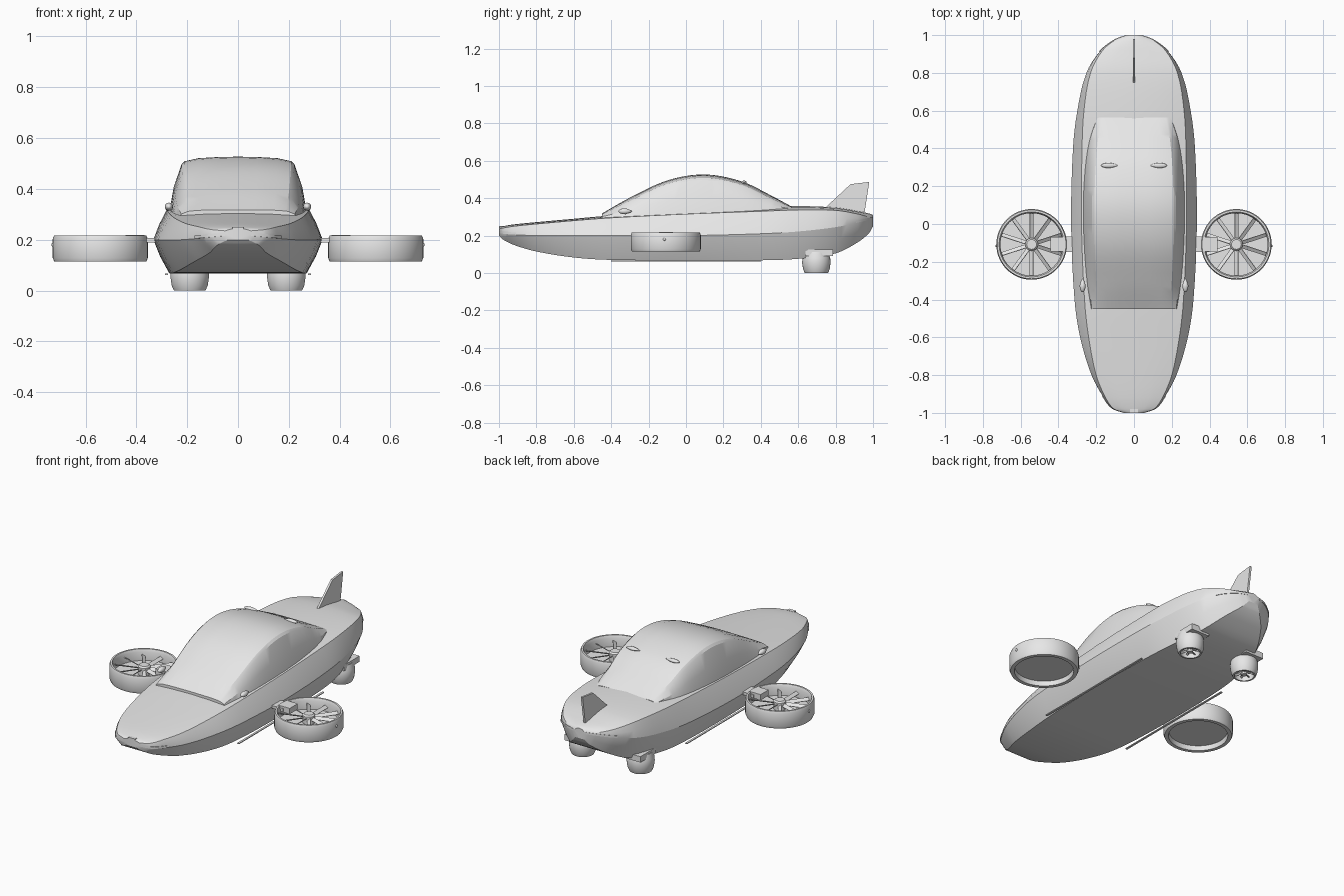
import bpy, bmesh, math
from mathutils import Matrix, Vector

cube = bpy.data.objects.get("Cube")
if cube:
    bpy.data.objects.remove(cube, do_unlink=True)

GREY = (0.8, 0.8, 0.8, 1)
grey = bpy.data.materials.new("light_grey")
grey.use_nodes = True
grey.diffuse_color = GREY
grey.node_tree.nodes["Principled BSDF"].inputs["Base Color"].default_value = GREY


def finish(name, bm, angle=30):
    bmesh.ops.recalc_face_normals(bm, faces=bm.faces)
    mesh = bpy.data.meshes.new(name)
    bm.to_mesh(mesh)
    bm.free()
    mesh.materials.append(grey)
    obj = bpy.data.objects.new(name, mesh)
    bpy.context.collection.objects.link(obj)
    bpy.ops.object.select_all(action='DESELECT')
    obj.select_set(True)
    bpy.context.view_layer.objects.active = obj
    bpy.ops.object.shade_smooth_by_angle(angle=math.radians(angle))
    return obj


def loft(name, rings, angle=30):
    """Skin a list of closed cross-sections and cap both ends."""
    bm = bmesh.new()
    rows = [[bm.verts.new(p) for p in ring] for ring in rings]
    n = len(rows[0])
    for a, b in zip(rows, rows[1:]):
        for i in range(n):
            j = (i + 1) % n
            bm.faces.new((a[i], a[j], b[j], b[i]))
    bm.faces.new(rows[0])
    bm.faces.new(rows[-1])
    return finish(name, bm, angle)


def lathe(name, profile, centre, sides=48):
    turns = [math.tau * i / sides for i in range(sides)]
    c = Vector(centre)
    return loft(name, [[c + Vector((r * math.cos(t), r * math.sin(t), z)) for t in turns]
                       for r, z in profile])


def box(name, low, high):
    bm = bmesh.new()
    low, high = Vector(low), Vector(high)
    bmesh.ops.create_cube(bm, size=1, matrix=Matrix.Translation((low + high) / 2)
                          @ Matrix.Diagonal((high - low).to_4d()))
    return finish(name, bm)


def fan(name, centre, radius, count, chord, tilt):
    """Radial tilted blades in one mesh."""
    bm = bmesh.new()
    for i in range(count):
        m = (Matrix.Translation(centre) @ Matrix.Rotation(math.tau * (i + 0.5) / count, 4, 'Z')
             @ Matrix.Translation((radius / 2, 0, 0)) @ Matrix.Rotation(tilt, 4, 'X')
             @ Matrix.Diagonal((radius, chord, 0.004, 1)))
        bmesh.ops.create_cube(bm, size=1, matrix=m)
    return finish(name, bm)


def pod(name, centre, size, turn=0):
    """Streamlined teardrop, pointed along its own +y."""
    bm = bmesh.new()
    bmesh.ops.create_uvsphere(bm, u_segments=16, v_segments=10, radius=1)
    for v in bm.verts:
        taper = 1 - 0.45 * max(v.co.y, 0)
        v.co.x *= taper
        v.co.z *= taper
    bm.transform(Matrix.Translation(centre) @ Matrix.Rotation(turn, 4, 'Z')
                 @ Matrix.Diagonal((*size, 1)))
    return finish(name, bm, 60)


def sample(table, y):
    """Smooth interpolation of the table rows along y."""
    k = 0
    while k < len(table) - 2 and y > table[k + 1][0]:
        k += 1

    def slope(i, c):
        a, b = table[max(i - 1, 0)], table[min(i + 1, len(table) - 1)]
        return (b[c] - a[c]) / (b[0] - a[0])
    p, q = table[k], table[k + 1]
    h = q[0] - p[0]
    t = (y - p[0]) / h
    return [p[c] * (1 + 2 * t) * (1 - t) ** 2 + q[c] * t * t * (3 - 2 * t)
            + h * slope(k, c) * t * (1 - t) ** 2 + h * slope(k + 1, c) * t * t * (t - 1)
            for c in range(1, len(p))]


def stations(table, steps):
    ys = [a[0] + (b[0] - a[0]) * i / steps for a, b in zip(table, table[1:]) for i in range(steps)]
    return ys + [table[-1][0]]


def mirrored(y, half):
    """Full section from a half outline that runs from bottom centre to top centre."""
    return [(x, y, z) for x, z in half] + [(-x, y, z) for x, z in half[-2:0:-1]]


# Hull: y, waist half width and height, deck edge half width and height,
# deck crown, belly height, belly half width
HULL = [
    (-1, .05, .215, .05, .235, .245, .2, .04),
    (-.98, .11, .21, .105, .24, .25, .18, .08),
    (-.92, .16, .205, .15, .25, .26, .15, .11),
    (-.8, .225, .2, .2, .262, .272, .115, .17),
    (-.6, .285, .2, .24, .28, .29, .083, .225),
    (-.4, .315, .2, .262, .295, .308, .07, .255),
    (0, .333, .2, .278, .315, .335, .068, .27),
    (.4, .323, .21, .275, .33, .355, .068, .262),
    (.6, .3, .222, .265, .337, .358, .076, .24),
    (.8, .252, .245, .23, .335, .35, .105, .185),
    (.92, .175, .27, .165, .315, .33, .165, .12),
    (.98, .095, .283, .09, .298, .318, .215, .06),
    (1, .04, .285, .035, .292, .31, .25, .03)]


def hull_section(y):
    w, wz, d, dz, top, low, b = sample(HULL, y)
    crown = [(d * f, dz + (top - dz) * (1 - f * f)) for f in (1, .8, .5, 0)]
    return mirrored(y, [(0, low), (b, low), (b + (w - b) * .58, (low + wz) / 2), (w, wz),
                        ((w + d) / 2 + .004, (wz + dz) / 2)] + crown)


loft("hull", [hull_section(y) for y in stations(HULL, 4)], 25)

# Canopy: y, crown height, roof edge half width, base half width
CANOPY = [(-.45, .318, .2, .235), (-.3, .403, .212, .255), (-.1, .495, .22, .268),
          (.1, .527, .222, .272), (.3, .489, .215, .262), (.45, .417, .202, .24),
          (.565, .355, .18, .2)]


def canopy_section(y):
    top, e, b = sample(CANOPY, y)
    deck = sample(HULL, y)[3]
    drop = .03 * min(1, max(.1, (top - deck) / .1))
    return mirrored(y, [(0, deck - .03), (b, deck - .02), ((b + e) / 2 + .006, (deck + top - drop) / 2),
                        (e, top - drop), (e - .012, top - drop * .6), (e * .7, top - drop * .2),
                        (e * .35, top - drop * .05), (0, top)])


loft("canopy", [canopy_section(y) for y in stations(CANOPY, 5)], 25)


# Light bars wrapping around the nose and tail
def light_bar(name, ys, column):
    path = [(sample(HULL, y)[column] + .004, y, sample(HULL, y)[column + 1]) for y in ys]
    path += [(-x, y, z) for x, y, z in reversed(path)]
    loft(name, [[(x * f, y, z + h) for f, h in ((1, 0), (1, .012), (.9, .012), (.9, 0))]
                for x, y, z in path])


light_bar("front_light_bar", [-.91 - .01 * i for i in range(10)], 0)
light_bar("rear_light_bar", [.91 + .01 * i for i in range(10)], 0)
box("nose_badge", (-.022, -1, .24), (.022, -.98, .251))

# Tail fin
fin = [(.735, .34), (.88, .475), (.98, .487), (.955, .325)]
loft("tail_fin", [[(x, y, z) for y, z in fin] for x in (-.006, .006)])

DUCT = [(.001, .15), (.165, .15), (.165, .2), (.172, .216), (.182, .216), (.187, .203),
        (.187, .128), (.181, .114), (.16, .114), (.157, .142), (.001, .142)]
THRUSTER = [(.001, .045), (.056, .045), (.053, 0), (.062, 0), (.071, .02), (.076, .055),
            (.074, .08), (.064, .112), (.001, .112)]

for side, s in (("left", 1), ("right", -1)):
    # Side rotor with its duct, fan and arm
    x, y = .542 * s, -.108
    lathe(side + "_duct", DUCT, (x, y, 0), 64)
    lathe(side + "_rotor_hub", [(.001, .145), (.034, .145), (.034, .195), (.026, .203), (.001, .203)],
          (x, y, 0), 24)
    fan(side + "_rotor_blades", (x, y, .18), .166, 10, .022, .6)
    xs = sorted((.3 * s, .4 * s))
    box(side + "_arm", (xs[0], -.148, .19), (xs[1], -.065, .207))
    xs = sorted((.368 * s, .442 * s))
    box(side + "_motor_box", (xs[0], -.145, .185), (xs[1], -.07, .219))
    pod(side + "_duct_pin", (.728 * s, -.115, .18), (.006, .008, .008))

    # Rear lift thruster
    x, y = .19 * s, .697
    lathe(side + "_thruster", THRUSTER, (x, y, 0))
    lathe(side + "_thruster_hub", [(.001, .006), (.016, .006), (.016, .05), (.001, .05)], (x, y, 0), 20)
    fan(side + "_thruster_blades", (x, y, .02), .056, 8, .012, .6)
    box(side + "_thruster_mount", (x - .06, .64, .09), (x + .06, .785, .125))

    # Skid rail, mirror and roof pod
    box(side + "_skid", (.281 * s - .006, -.4, .062), (.281 * s + .006, .4, .067))
    pod(side + "_mirror", (.272 * s, -.325, .33), (.016, .036, .016))
    pod(side + "_roof_pod", (.13 * s, .31, .484), (.014, .045, .01), math.pi / 2 * s)
